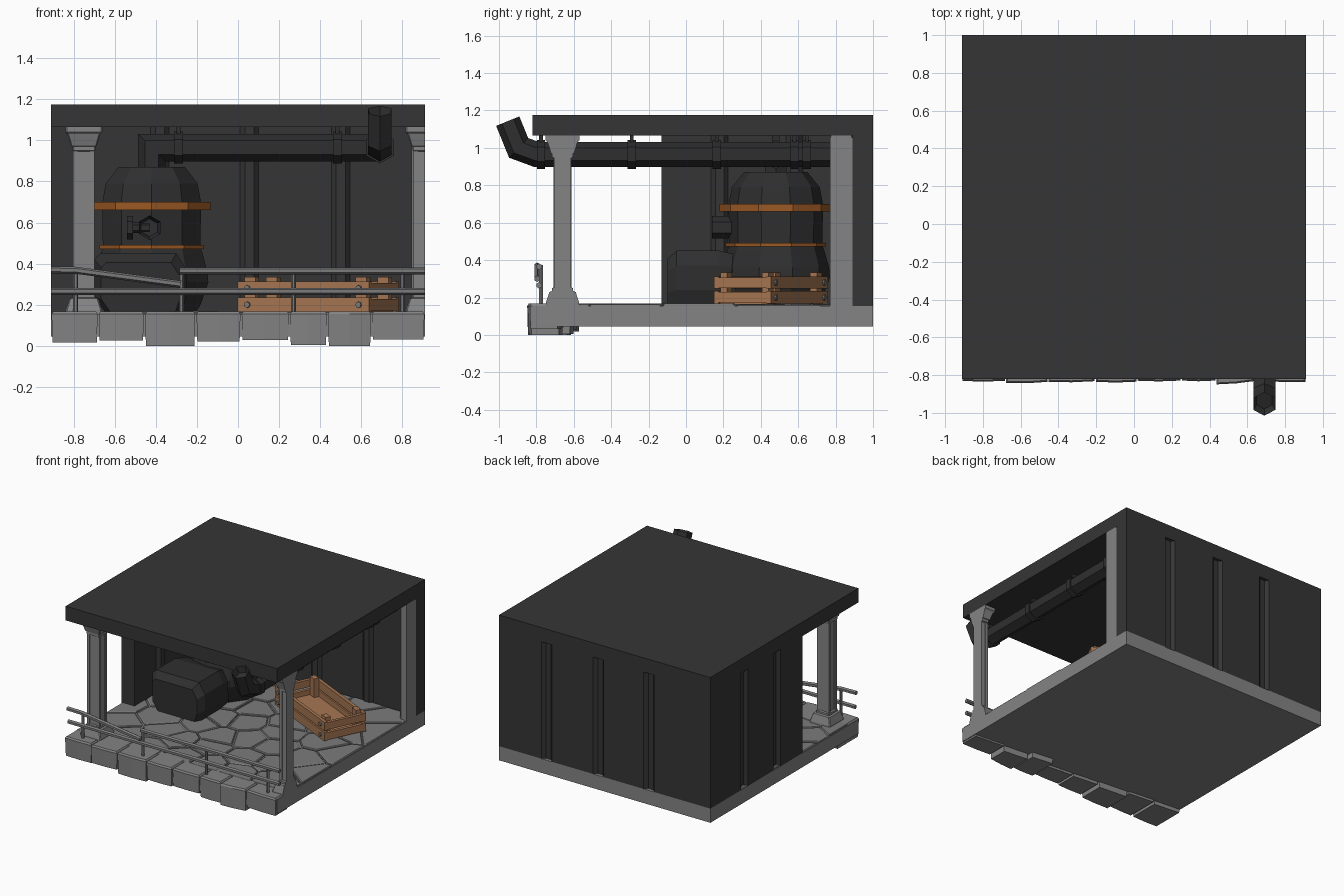
import bpy, bmesh, math, random
from mathutils import Vector, Matrix

if "Cube" in bpy.data.objects:
    bpy.data.objects.remove(bpy.data.objects["Cube"])

random.seed(4)


def material(name, *rgb):
    m = bpy.data.materials.new(name)
    m.diffuse_color = (*rgb, 1)
    m.use_nodes = True
    m.node_tree.nodes["Principled BSDF"].inputs["Base Color"].default_value = m.diffuse_color
    return m


DARK = material("dark_panel", .036, .036, .036)
IRON = material("black_iron", .028, .028, .028)
STONE = material("grey_stone", .23, .23, .23)
PAVING = material("paving_grey", .2, .2, .2)
RAIL = material("rail_grey", .2, .2, .2)
WOOD = material("crate_wood", .38, .18, .085)
COPPER = material("copper_band", .33, .1, .018)


def finish(name, bm, mat):
    bmesh.ops.recalc_face_normals(bm, faces=bm.faces)
    me = bpy.data.meshes.new(name)
    bm.to_mesh(me)
    bm.free()
    me.materials.append(mat)
    ob = bpy.data.objects.new(name, me)
    bpy.context.collection.objects.link(ob)
    return ob


def add_rings(bm, rings):
    """Skin a list of equal point rings and cap both ends; returns the last cap."""
    vs = [[bm.verts.new(p) for p in r] for r in rings]
    n = len(vs[0])
    for a, b in zip(vs, vs[1:]):
        for i in range(n):
            bm.faces.new((a[i], a[(i + 1) % n], b[(i + 1) % n], b[i]))
    bm.faces.new(vs[0])
    return bm.faces.new(vs[-1])


def loft(name, rings, mat, clip_x=None):
    bm = bmesh.new()
    add_rings(bm, rings)
    if clip_x is not None:
        cut = bmesh.ops.bisect_plane(bm, geom=bm.verts[:] + bm.edges[:] + bm.faces[:], plane_co=(clip_x, 0, 0),
                                     plane_no=(1, 0, 0), clear_outer=True)
        edges = [e for e in cut["geom_cut"] if isinstance(e, bmesh.types.BMEdge)]
        bmesh.ops.holes_fill(bm, edges=edges, sides=0)
    return finish(name, bm, mat)


def box(name, x0, x1, y0, y1, z0, z1, mat):
    return loft(name, [[(x0, y0, z), (x1, y0, z), (x1, y1, z), (x0, y1, z)] for z in (z0, z1)], mat)


def tube(name, path, r, mat, ref, sides=6, hollow=False):
    """Mitred pipe along a flat path; ref is the normal of the path's plane."""
    pts, ref, rings = [Vector(p) for p in path], Vector(ref), []
    for i, p in enumerate(pts):
        a = (p - pts[i - 1]).normalized() if i else (pts[1] - p).normalized()
        b = (pts[i + 1] - p).normalized() if i < len(pts) - 1 else a
        t = (a + b).normalized()
        side = t.cross(ref) / max(.5, t.dot(a))
        angs = [math.pi / 2 + k * math.tau / sides for k in range(sides)]
        rings.append([p + r * (math.cos(q) * ref + math.sin(q) * side) for q in angs])
    bm = bmesh.new()
    cap = add_rings(bm, rings)
    bmesh.ops.recalc_face_normals(bm, faces=bm.faces)
    if hollow:
        bmesh.ops.inset_individual(bm, faces=[cap], thickness=r * .28, depth=-.05)
    return finish(name, bm, mat)


def disc(cx, cy, r, z, n=10):
    return [(cx + r * math.cos((k + .5) * math.tau / n), cy + r * math.sin((k + .5) * math.tau / n), z)
            for k in range(n)]


# roof and floor slabs
box("roof", -.91, .91, -.82, 1, 1.065, 1.175, DARK)
box("floor_slab", -.91, .91, -.82, 1, .045, .155, STONE)


# walls: grooved outside, ribbed inside
def wall(name, u0, u1, ribs, to_xy):
    def edge(v, w):
        pts = [(u0, v)]
        for r in ribs:
            pts += [(r - .045, v), (r - .022, v + w), (r + .022, v + w), (r + .045, v)]
        return pts + [(u1, v)]
    plan = edge(0, -.025) + edge(-.11, -.025)[::-1]
    loft(name, [[(*to_xy(u, v), z) for u, v in plan] for z in (.155, 1.065)], DARK)


wall("back_wall", -.91, .91, (-.38, .055, .5), lambda u, v: (u, 1 + v))
wall("left_wall", -.13, .89, (.18, .58), lambda u, v: (-.91 - v, u))


# flagstones: cells around jittered seeds, each a bevelled slab
def clip(poly, mid, nrm):
    out = []
    for a, b in zip(poly, poly[1:] + poly[:1]):
        da, db = (a - mid).dot(nrm), (b - mid).dot(nrm)
        if da <= 0:
            out.append(a)
        if da * db < 0:
            out.append(a.lerp(b, da / (da - db)))
    return out


seeds = [Vector((-.91 + (i + .5 + .5 * (j % 2) - .25 + random.uniform(-.3, .3)) * .26,
                 -.7 + (j + .5 + random.uniform(-.3, .3)) * .227)) for i in range(7) for j in range(7)]
bm = bmesh.new()
for s in seeds:
    poly = [Vector(p) for p in ((-.91, -.7), (.91, -.7), (.91, .89), (-.91, .89))]
    for o in seeds:
        if o is not s:
            poly = clip(poly, (s + o) / 2, o - s)
    if len(poly) > 2:
        c = sum(poly, Vector((0, 0))) / len(poly)
        top = random.uniform(.162, .169)
        add_rings(bm, [[(*c.lerp(p, k), z) for p in poly] for k, z in ((.96, .15), (.95, top - .005), (.9, top))])
finish("flagstones", bm, PAVING)

# rough kerb stones along the front
xs = [-.91, -.68, -.455, -.205, .015, .25, .435, .65, .91]
lows = [.017, .027, 0, .022, .028, .005, 0, .032]
bm = bmesh.new()
for a, b, low in zip(xs, xs[1:], lows):
    f0, f1 = -.85 + random.uniform(0, .022), -.85 + random.uniform(0, .022)
    back = random.uniform(-.69, -.58)
    a, b = a + .003, b - .003

    def kerb(z, k, rear):
        return [(a + k, f0 + k, z), ((a + b) / 2, (f0 + f1) / 2 - .004 + k, z), (b - k, f1 + k, z),
                (b - k, rear - k, z), (a + k, rear - k + .02, z)]
    add_rings(bm, [kerb(low, .004, back), kerb(.155, 0, back), kerb(.167, .008, back)])
finish("kerb_stones", bm, STONE)


# front pillars; the right one is halved by the edge of the module
def square(cx, cy, h, z, c=.25):
    k = h * (1 - c)
    return [(cx + x, cy + y, z) for x, y in ((-k, -h), (k, -h), (h, -k), (h, k), (k, h), (-k, h), (-h, k), (-h, -k))]


for side, cx in (("left", -.75), ("right", .905)):
    prof = [(.09, .155), (.088, .175), (.07, .23), (.056, .235), (.056, .25), (.044, .255), (.044, .945),
            (.056, .95), (.056, .97), (.062, .972), (.08, 1.03), (.09, 1.04), (.09, 1.065)]
    loft(side + "_pillar", [square(cx, -.66, h, z, .08) for h, z in prof], STONE, .91)
    for sx in (-1, 1):  # raised corner strips of the shaft
        for sy in (-1, 1):
            x, y = cx + sx * .041, -.66 + sy * .038
            if x < .91:
                box(side + "_pillar_strip", x - .011, x + .011, y - .011, y + .011, .24, .96, STONE)
loft("back_pillar", [square(.905, .83, h, z, .3) for h, z in ((.06, .155), (.06, 1.05), (.054, 1.065))],
     STONE, .91)

# railing with one bent top rail
Y = (0, 1, 0)
tube("lower_rail", [(-.91, -.785, .265), (.91, -.785, .265)], .017, RAIL, Y)
tube("top_rail", [(-.285, -.785, .365), (.91, -.785, .365)], .017, RAIL, Y)
tube("bent_rail", [(-.91, -.795, .37), (-.79, -.795, .368), (-.28, -.795, .3)], .017, RAIL, Y)
for x, top in ((-.79, .365), (-.275, .375), (.27, .365), (.8, .365)):
    tube("rail_post", [(x, -.775, .15), (x, -.775, top)], .012, RAIL, Y)

# still with copper bands
SX, SY = -.42, .48
prof = [(.22, .155), (.25, .2), (.29, .31), (.285, .36), (.26, .45), (.25, .48), (.252, .7), (.235, .79), (.17, .87)]
loft("still_body", [disc(SX, SY, r, z) for r, z in prof], IRON)
for r, z0, z1 in ((.3, .66, .7), (.268, .472, .492)):
    loft("copper_band", [disc(SX, SY, r, z) for z in (z0, z1)], COPPER)

# firebox, spout and valve in front of the still
fire = [(-.64, .155), (-.7, .24), (-.7, .42), (-.67, .45), (-.3, .45), (-.25, .37), (-.25, .24), (-.28, .155)]
loft("firebox", [[(-.47 + (x + .47) * k, y, .155 + (z - .155) * k) for x, z in fire]
                 for k, y in ((.85, -.1), (1, -.05), (1, .18), (.9, .3))], IRON)
tube("spout", [(-.43, .3, .575), (-.43, .14, .575)], .06, IRON, (1, 0, 0), hollow=True)
tube("valve_stem", [(-.43, .2, .575), (-.52, .2, .575)], .025, IRON, Y)
tube("valve_wheel", [(-.51, .2, .575), (-.54, .2, .575)], .058, IRON, Y)

# overhead pipes with collars and hangers
Z, PX = .965, .69
X = (1, 0, 0)
tube("still_pipe", [(SX, SY, .85), (SX, SY, Z), (PX, SY, Z)], .067, IRON, Y)
tube("outlet_pipe", [(PX, .89, Z), (PX, -.8, Z), (PX, -.895, 1.0), (PX, -.953, 1.143)], .067, IRON, X, hollow=True)
for y in (-.775, -.29, .165, .58, .645):
    tube("pipe_collar", [(PX, y - .022, Z), (PX, y + .022, Z)], .078, IRON, X)
    box("pipe_hanger", PX - .02, PX + .02, y - .01, y + .01, Z, 1.07, IRON)
for x in (-.29, .485):
    tube("pipe_collar", [(x - .022, SY, Z), (x + .022, SY, Z)], .078, IRON, Y)
    box("pipe_hanger", x - .01, x + .01, SY - .02, SY + .02, Z, 1.07, IRON)

# wooden crate, turned on the floor
place = Matrix.Translation((.39, .455, .165)) @ Matrix.Rotation(math.radians(-25.5), 4, 'Z')
L, W = .355, .168
crate = [box("crate_bottom", -L + .02, L - .02, -W + .02, W - .02, 0, .025, WOOD)]
for z0, z1 in ((.003, .07), (.082, .148)):
    for s in (-1, 1):
        ya, yb = sorted((s * W, s * (W - .025)))
        xa, xb = sorted((s * L, s * (L - .025)))
        crate += [box("crate_long_plank", -L, L, ya, yb, z0, z1, WOOD),
                  box("crate_end_plank", xa, xb, -W + .025, W - .025, z0 + .004, z1 - .006, WOOD)]
for sx in (-1, 1):
    for sy in (-1, 1):
        x, y = sx * (L - .055), sy * (W - .045)
        crate.append(box("crate_post", x - .03, x + .03, y - .02, y + .02, 0, .17, WOOD))
        for z in (.035, .115):
            crate.append(tube("crate_bolt", [(x, sy * (W - .01), z), (x, sy * (W + .01), z)], .015, RAIL, X, 8))
for ob in crate:
    ob.matrix_world = place
